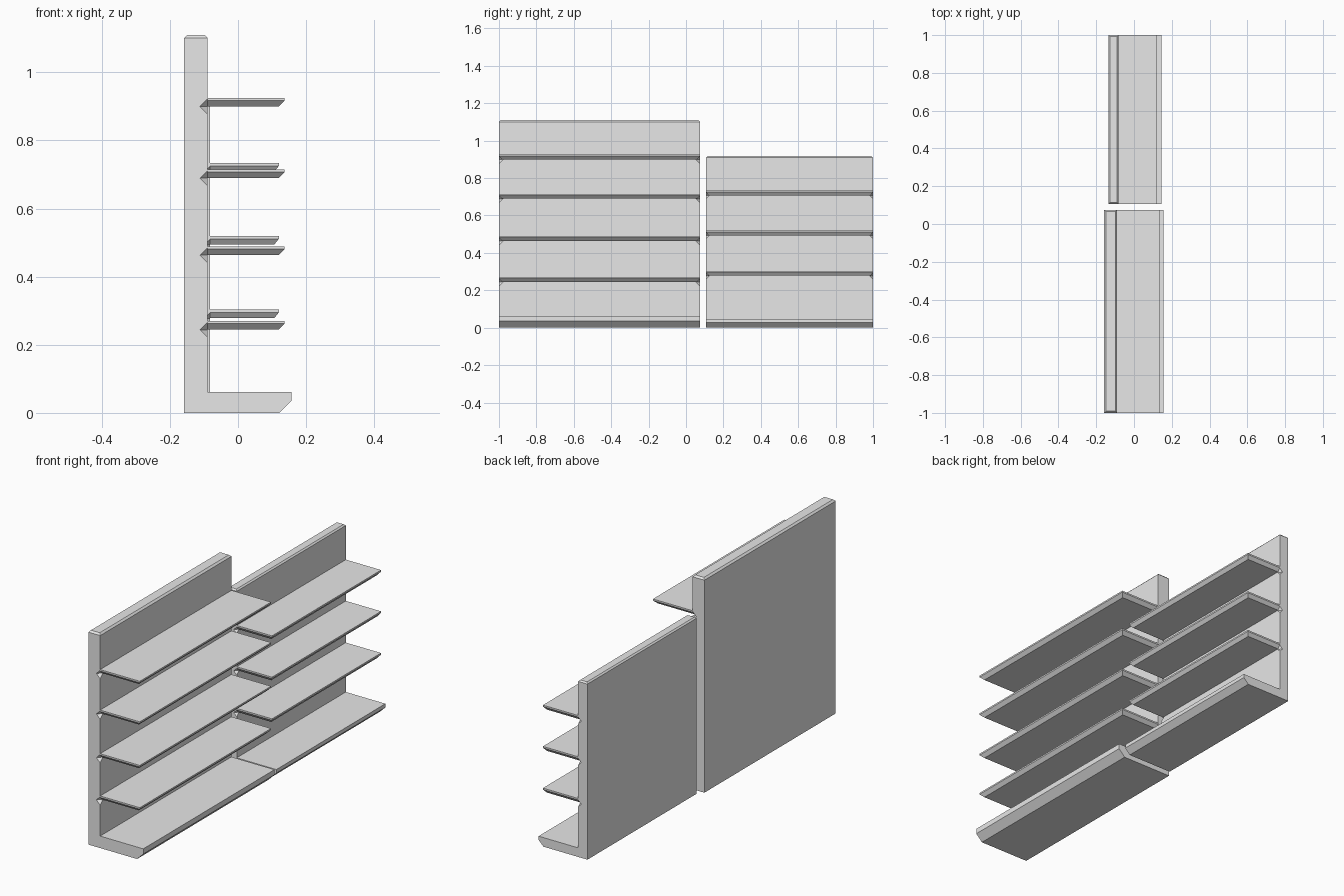
import bpy, bmesh

if "Cube" in bpy.data.objects:
    bpy.data.objects.remove(bpy.data.objects["Cube"])

grey = bpy.data.materials.new("light grey")
grey.diffuse_color = (0.8, 0.8, 0.8, 1)
grey.use_nodes = True
grey.node_tree.nodes["Principled BSDF"].inputs["Base Color"].default_value = grey.diffuse_color


def make_object(name, bm, helper=False):
    bmesh.ops.recalc_face_normals(bm, faces=bm.faces)
    mesh = bpy.data.meshes.new(name)
    bm.to_mesh(mesh)
    bm.free()
    mesh.materials.append(grey)
    ob = bpy.data.objects.new(name, mesh)
    bpy.context.collection.objects.link(ob)
    ob.hide_render = helper
    return ob


def loft(name, rings):
    """Solid through a stack of matching rings."""
    bm = bmesh.new()
    rows = [[bm.verts.new(p) for p in ring] for ring in rings]
    n = len(rows[0])
    for a, b in zip(rows, rows[1:]):
        for i in range(n):
            j = (i + 1) % n
            bm.faces.new((a[i], a[j], b[j], b[i]))
    bm.faces.new(rows[0])
    bm.faces.new(rows[-1])
    return make_object(name, bm)


def rect(x0, x1, y0, y1, z):
    return [(x0, y0, z), (x1, y0, z), (x1, y1, z), (x0, y1, z)]


def shelf_unit(label, y0, y1, xb, xw, xs, xf, height, base, tops, s):
    # back panel with a chamfered top
    c = 0.009 * s
    panel = loft(label + "_back_panel", [
        rect(xb, xw, y0, y1, 0),
        rect(xb, xw, y0, y1, height - c),
        rect(xb + c, xw - c, y0 + c, y1 - c, height)])

    # base deck with a chamfered toe edge
    ch = 0.035 * s
    profile = [(xw, 0), (xf - ch, 0), (xf, ch), (xf, base), (xw, base)]
    loft(label + "_base_deck", [[(x, y, z) for x, z in profile] for y in (y0, y1)])

    # shelves with a thin lip and bevelled underside
    t, lip, b = 0.025, 0.008, 0.017 * s
    for i, top in enumerate(tops):
        loft(f"{label}_shelf_{i + 1}", [
            rect(xw, xs - b, y0 + b, y1 - b, top - t),
            rect(xw, xs, y0, y1, top - lip),
            rect(xw, xs, y0, y1, top)])

    # small bracket notches in the panel corners under the shelves
    bm = bmesh.new()
    for top in tops:
        for y in (y0, y1):
            z, r = top - 0.026, 0.022 * s
            mid = [bm.verts.new(p) for p in (
                (xw + r, y, z), (xw, y + r, z), (xw - r, y, z), (xw, y - r, z))]
            for tip in (bm.verts.new((xw, y, z + r)), bm.verts.new((xw, y, z - r))):
                for k in range(4):
                    bm.faces.new((mid[k], mid[(k + 1) % 4], tip))
    cutter = make_object(label + "_notch_cutter", bm, True)
    mod = panel.modifiers.new("notches", 'BOOLEAN')
    mod.operation = 'DIFFERENCE'
    mod.solver = 'EXACT'
    mod.object = cutter


shelf_unit("tall", -1.0, 0.075, -0.158, -0.09, 0.137, 0.157, 1.11, 0.062,
           (0.925, 0.715, 0.489, 0.27), 1.0)
shelf_unit("short", 0.107, 1.0, -0.135, -0.082, 0.12, 0.145, 0.917, 0.047,
           (0.733, 0.519, 0.303), 0.8)
